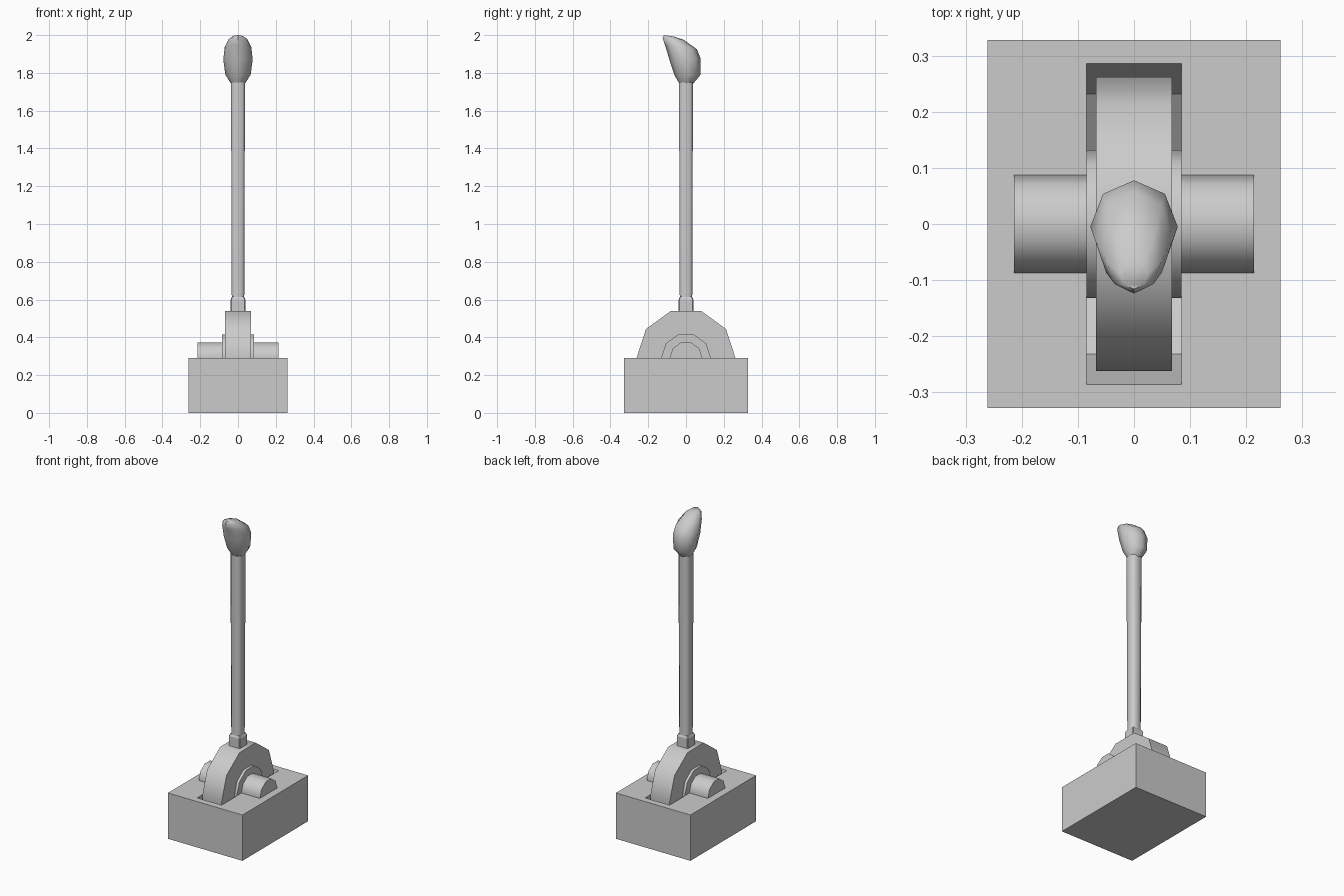
import bpy, bmesh
from math import cos, sin, pi, radians

if "Cube" in bpy.data.objects:
    bpy.data.objects.remove(bpy.data.objects["Cube"])

PIVOT_Z = 0.29


def loft(name, rings, smooth=None):
    """Skin a stack of equal-length point rings and cap both ends."""
    bm = bmesh.new()
    loops = [[bm.verts.new(p) for p in ring] for ring in rings]
    n = len(loops[0])
    for a, b in zip(loops, loops[1:]):
        for i in range(n):
            j = (i + 1) % n
            bm.faces.new((a[i], a[j], b[j], b[i]))
    bm.faces.new(loops[0][::-1])
    bm.faces.new(loops[-1])
    bmesh.ops.recalc_face_normals(bm, faces=bm.faces)
    mesh = bpy.data.meshes.new(name)
    bm.to_mesh(mesh)
    bm.free()
    obj = bpy.data.objects.new(name, mesh)
    bpy.context.collection.objects.link(obj)
    if smooth:
        bpy.ops.object.select_all(action='DESELECT')
        obj.select_set(True)
        bpy.context.view_layer.objects.active = obj
        bpy.ops.object.shade_smooth_by_angle(angle=radians(smooth))
    return obj


def extrude_x(name, profile, x0, x1, smooth=None):
    return loft(name, [[(x, y, z) for y, z in profile] for x in (x0, x1)], smooth)


def decagon(r, start=0, count=10):
    return [(r * cos(pi / 5 * k), PIVOT_Z + r * sin(pi / 5 * k))
            for k in range(start, start + count)]


def chamfered_square(h, c, z):
    return [(sx * a, sy * b, z) for sx, sy, a, b in (
        (1, 1, h, h - c), (1, 1, h - c, h), (-1, 1, h - c, h), (-1, 1, h, h - c),
        (-1, -1, h, h - c), (-1, -1, h - c, h), (1, -1, h - c, h), (1, -1, h, h - c))]


# Base block with a rounded well for the wheel
base = extrude_x("base", [(-0.328, 0), (0.328, 0), (0.328, PIVOT_Z), (-0.328, PIVOT_Z)],
                 -0.261, 0.261)
well = decagon(0.286, 5, 6) + [(0.286, 0.4), (-0.286, 0.4)]
cutter = extrude_x("well_cutter", well, -0.085, 0.085)
cutter.hide_render = True
mod = base.modifiers.new("well", 'BOOLEAN')
mod.operation = 'DIFFERENCE'
mod.solver = 'EXACT'
mod.object = cutter
bpy.context.view_layer.objects.active = base
bpy.ops.object.modifier_apply(modifier=mod.name)
bpy.data.objects.remove(cutter)

# Pivot wheel, with a hub and axle stub on each side
extrude_x("pivot_wheel", decagon(0.262), -0.068, 0.068, 40)
for side, s in (("left", -1), ("right", 1)):
    extrude_x("hub_" + side, decagon(0.132), s * 0.068, s * 0.085, 40)
    extrude_x("axle_" + side, decagon(0.087), s * 0.085, s * 0.214, 40)

# Collar at the foot of the shaft
loft("collar", [chamfered_square(h, 0.004, z) for h, z in
                ((0.039, 0.53), (0.039, 0.60), (0.032, 0.615))])

# Shaft, slightly wider at the top
loft("shaft", [chamfered_square(0.033, 0.013, 0.60),
               chamfered_square(0.037, 0.014, 1.75)], 50)

# Handle knob: (front y, front z, back y, back z, half width) per ring
knob = [(-0.036, 1.745, 0.040, 1.745, 0.038),
        (-0.062, 1.79, 0.077, 1.79, 0.067),
        (-0.088, 1.87, 0.078, 1.875, 0.078),
        (-0.112, 1.95, 0.058, 1.925, 0.070),
        (-0.124, 1.985, -0.012, 1.975, 0.048),
        (-0.116, 2.0, -0.062, 1.992, 0.024)]
rings = []
for yf, zf, yb, zb, hx in knob:
    ring = []
    for k in range(8):
        t = (1 + cos(k * pi / 4)) / 2
        ring.append((hx * sin(k * pi / 4), yf + (yb - yf) * t, zf + (zb - zf) * t))
    rings.append(ring)
loft("knob", rings, 48)
